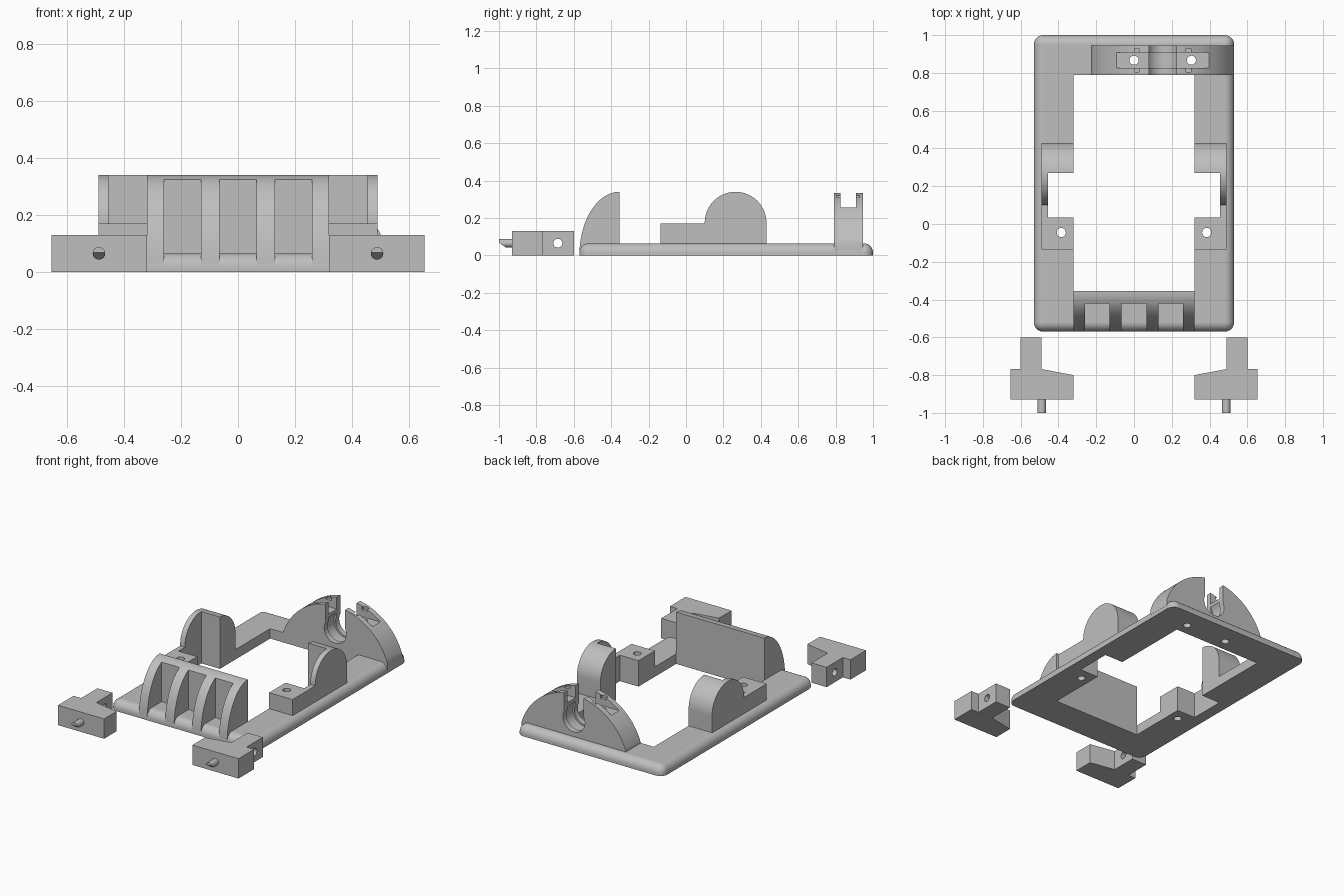
import bpy, bmesh
from math import sin, cos, pi, asin, sqrt

old = bpy.data.objects.get("Cube")
if old:
    bpy.data.objects.remove(old, do_unlink=True)

grey = bpy.data.materials.new("plain_grey")
grey.use_nodes = True
colour = (0.52, 0.52, 0.52, 1)
grey.diffuse_color = colour
grey.node_tree.nodes["Principled BSDF"].inputs["Base Color"].default_value = colour


def add_object(name, bm):
    bmesh.ops.recalc_face_normals(bm, faces=bm.faces[:])
    mesh = bpy.data.meshes.new(name)
    bm.to_mesh(mesh)
    bm.free()
    mesh.materials.append(grey)
    obj = bpy.data.objects.new(name, mesh)
    bpy.context.collection.objects.link(obj)
    return obj


def prism(name, axis, points, start, end):
    """Extrude a 2D outline along an axis; points use the other two axes in order."""
    def place(p, d):
        return {"x": (d, p[0], p[1]), "y": (p[0], d, p[1]), "z": (p[0], p[1], d)}[axis]
    bm = bmesh.new()
    low = [bm.verts.new(place(p, start)) for p in points]
    high = [bm.verts.new(place(p, end)) for p in points]
    bm.faces.new(low)
    bm.faces.new(high)
    for i in range(len(points)):
        j = (i + 1) % len(points)
        bm.faces.new((low[i], low[j], high[j], high[i]))
    return add_object(name, bm)


def box(name, x0, x1, y0, y1, z0, z1):
    return prism(name, "z", [(x0, y0), (x1, y0), (x1, y1), (x0, y1)], z0, z1)


def arc(cx, cy, rx, ry, a0, a1, n):
    return [(cx + rx * cos(a0 + (a1 - a0) * i / n),
             cy + ry * sin(a0 + (a1 - a0) * i / n)) for i in range(n + 1)]


def rod(name, axis, cx, cy, r, start, end):
    return prism(name, axis, arc(cx, cy, r, r, 0, 2 * pi, 32)[:-1], start, end)


def cut(cutter, *targets):
    for target in targets:
        mod = target.modifiers.new("cut", "BOOLEAN")
        mod.operation = "DIFFERENCE"
        mod.solver = "EXACT"
        mod.object = cutter
        bpy.context.view_layer.objects.active = target
        bpy.ops.object.modifier_apply(modifier=mod.name)
    bpy.data.objects.remove(cutter, do_unlink=True)


parts = []
TOP = 0.065     # frame thickness
SINK = 0.025    # how low the raised parts reach into the frame
HOLE = 0.024

# Base frame with rounded outer corners and top edge
frame = box("base_frame", -0.53, 0.53, -0.57, 1.0, 0, TOP)
bm = bmesh.new()
bm.from_mesh(frame.data)
edges = [e for e in bm.edges if max(v.co.z for v in e.verts) > 0.01]
bmesh.ops.bevel(bm, geom=edges, offset=0.05, segments=8, profile=0.5, affect="EDGES")
bm.to_mesh(frame.data)
bm.free()
cut(box("opening", -0.32, 0.32, -0.355, 0.79, -1, 1), frame)
parts.append(frame)

# Ribbed front wall
outline = arc(-0.355, 0, 0.215, 0.34, pi / 2, pi - asin(SINK / 0.34), 24)
wall = prism("front_wall", "x", outline + [(-0.355, SINK)], -0.32, 0.32)
for x in (-0.195, 0, 0.195):
    cut(box("rib_gap", x - 0.065, x + 0.065, -0.7, -0.42, -0.1, 0.5), wall)
parts.append(wall)

# Side supports with a half-round hump, a step and a screw hole
hump = arc(0.265, 0.175, 0.165, 0.165, 0, pi, 32)
outline = [(0.43, SINK)] + hump + [(0.1, 0.17), (-0.135, 0.17), (-0.135, SINK)]
for side, s in (("left", 1), ("right", -1)):
    support = prism(side + "_support", "x", outline, 0.32 * s, 0.49 * s)
    cut(box("notch", min(0.25 * s, 0.455 * s), max(0.25 * s, 0.455 * s),
            0.035, 0.27, -0.2, 0.6), frame, support)
    cut(rod("screw_hole", "z", 0.385 * s, -0.045, HOLE, -0.2, 0.5), frame, support)
    parts.append(support)

# Rear arched holder
CX, CZ, R = 0.152, -0.057, 0.397
lift = asin((TOP - CZ) / R)
outline = arc(CX, CZ, R, R, lift, pi - lift, 48)
outline += [(outline[-1][0], SINK), (outline[0][0], SINK)]
holder = prism("rear_holder", "y", outline, 0.79, 0.945)
cut(box("cross_slot", -0.4, 0.7, 0.825, 0.908, 0.255, 0.6), holder)
for r, y0, y1 in ((0.08, 0.7, 1.1), (0.092, 0.825, 0.908)):
    cut(rod("bore", "y", CX, 0.175, r, y0, y1), holder)
cut(box("bore_mouth", CX - 0.072, CX + 0.072, 0.7, 1.1, 0.175, 0.6), holder)
for s in (-1, 1):
    x = CX + 0.13 * s
    cut(box("clip_slot", x - 0.02, x + 0.02, 0.805, 0.928, 0.3, 0.32), holder)
    cut(rod("screw_hole", "z", CX + 0.152 * s, 0.867, HOLE, -0.2, 0.5), frame, holder)
parts.append(holder)

# Loose brackets with a side hole and a chamfered pin
plan = [(0.32, -0.93), (0.655, -0.93), (0.655, -0.768), (0.6, -0.768),
        (0.6, -0.6), (0.49, -0.6), (0.49, -0.768), (0.32, -0.8)]
for side, s in (("left", 1), ("right", -1)):
    bracket = prism(side + "_bracket", "z", [(x * s, y) for x, y in plan], 0, 0.13)
    cut(rod("side_hole", "x", -0.685, TOP, HOLE, -1, 1), bracket)
    pin = rod(side + "_pin", "y", 0.488 * s, TOP, 0.022, -1.0, -0.92)
    cut(prism("chamfer", "x", [(-1.01, 0.075), (-0.945, 0.03), (-1.01, 0.03)], -1, 1), pin)
    parts += [bracket, pin]

# Smooth curved faces, keep flat faces flat
for obj in parts:
    bpy.ops.object.select_all(action="DESELECT")
    obj.select_set(True)
    bpy.context.view_layer.objects.active = obj
    bpy.ops.object.shade_smooth_by_angle(angle=pi / 6)
    mod = obj.modifiers.new("flat_faces", "WEIGHTED_NORMAL")
    mod.keep_sharp = True
